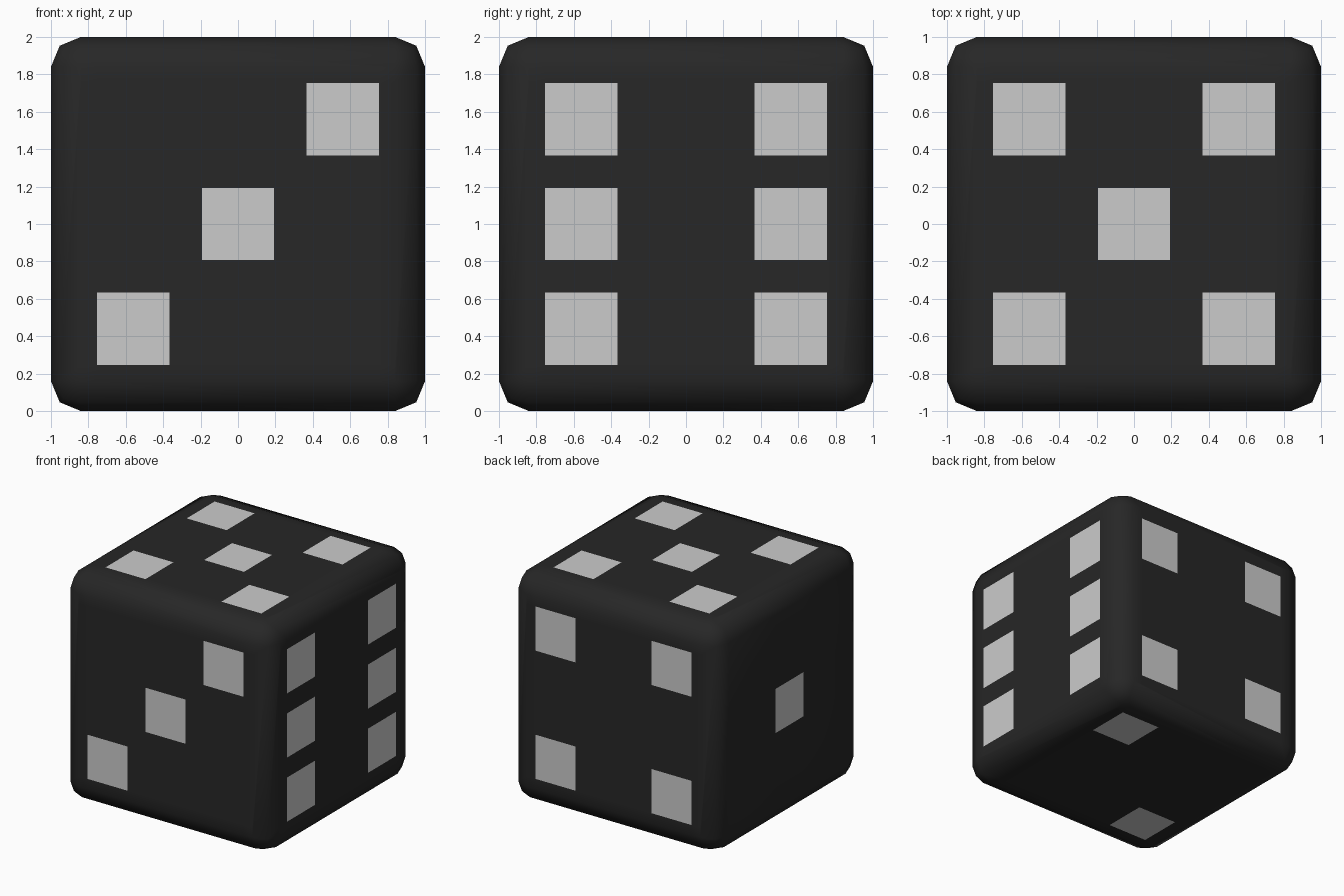
import bpy, bmesh
from mathutils import Vector

if "Cube" in bpy.data.objects:
    bpy.data.objects.remove(bpy.data.objects["Cube"])

BEVEL = 0.16      # edge rounding
P = 0.56          # pip offset from face centre
H = 0.193         # half size of a square pip

# Pip layouts on each face: (axis, sign) -> positions along the two other axes
corners = [(-P, -P), (-P, P), (P, -P), (P, P)]
faces = {
    (1, -1): [(-P, -P), (0, 0), (P, P)],                        # front: 3
    (1, 1): corners,                                            # back: 4
    (0, 1): [(y, z) for y in (-P, P) for z in (-P, 0, P)],      # right: 6
    (0, -1): [(0, 0)],                                          # left: 1
    (2, 1): corners + [(0, 0)],                                 # top: 5
    (2, -1): [(P, P), (-P, -P)],                                # bottom: 2
}


def material(name, value):
    m = bpy.data.materials.new(name)
    m.diffuse_color = (value, value, value, 1)
    m.use_nodes = True
    m.node_tree.nodes["Principled BSDF"].inputs["Base Color"].default_value = m.diffuse_color
    return m


# Rounded cube body
bm = bmesh.new()
bmesh.ops.create_cube(bm, size=2)
bmesh.ops.bevel(bm, geom=bm.edges[:], offset=BEVEL, segments=2,
                profile=0.5, affect='EDGES')


def side_faces(axis, sign):
    return [f for f in bm.faces if f.normal[axis] * sign > 0.999]


# Slice each flat side along its pip borders, then colour the pip squares
for (axis, sign), pips in faces.items():
    others = [a for a in range(3) if a != axis]
    for k, a in enumerate(others):
        normal = Vector((0, 0, 0))
        normal[a] = 1
        for cut in sorted({p[k] + s * H for p in pips for s in (-1, 1)}):
            bm.normal_update()
            part = side_faces(axis, sign)
            geom = set(part)
            for f in part:
                geom.update(f.edges, f.verts)
            bmesh.ops.bisect_plane(bm, geom=list(geom), dist=1e-5,
                                   plane_co=normal * cut, plane_no=normal)
    bm.normal_update()
    for f in side_faces(axis, sign):
        c = f.calc_center_median()
        if any(abs(c[others[0]] - u) < H and abs(c[others[1]] - v) < H
               for u, v in pips):
            f.material_index = 1

# Smooth shading, standing on the ground
for f in bm.faces:
    f.smooth = True
bmesh.ops.translate(bm, verts=bm.verts[:], vec=(0, 0, 1))

mesh = bpy.data.meshes.new("die")
bm.to_mesh(mesh)
bm.free()
mesh.materials.append(material("black_body", 0.02))
mesh.materials.append(material("pale_pips", 0.8))
die = bpy.data.objects.new("die", mesh)
bpy.context.collection.objects.link(die)
